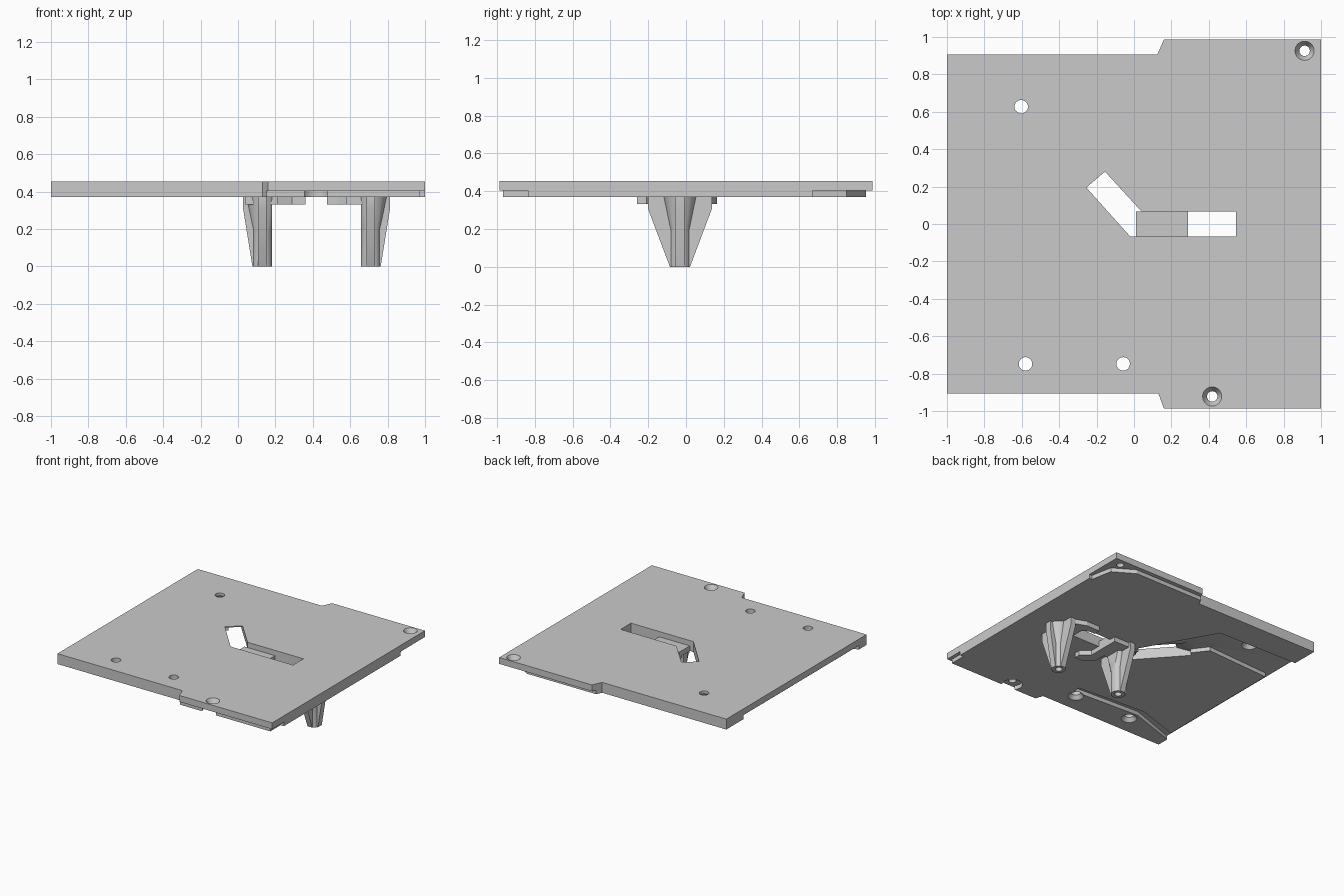
import bpy, bmesh, math

cube = bpy.data.objects.get("Cube")
if cube:
    bpy.data.objects.remove(cube, do_unlink=True)

grey = bpy.data.materials.new("light_grey")
grey.use_nodes = True
grey.diffuse_color = (0.59, 0.59, 0.59, 1)
grey.node_tree.nodes["Principled BSDF"].inputs["Base Color"].default_value = (0.59, 0.59, 0.59, 1)

TOP, STEP, BASE, CLIP = 0.455, 0.403, 0.37, 0.332


def finish(name, bm):
    bmesh.ops.recalc_face_normals(bm, faces=bm.faces)
    mesh = bpy.data.meshes.new(name)
    bm.to_mesh(mesh)
    bm.free()
    mesh.materials.append(grey)
    obj = bpy.data.objects.new(name, mesh)
    bpy.context.collection.objects.link(obj)
    return obj


def prism(name, points, offset):
    """Extrude a closed 3D outline along an offset vector."""
    bm = bmesh.new()
    face = bm.faces.new([bm.verts.new(p) for p in points])
    new = bmesh.ops.extrude_face_region(bm, geom=[face])["geom"]
    verts = [v for v in new if isinstance(v, bmesh.types.BMVert)]
    bmesh.ops.translate(bm, verts=verts, vec=offset)
    return finish(name, bm)


def slab(name, outline, z0, z1):
    return prism(name, [(x, y, z0) for x, y in outline], (0, 0, z1 - z0))


def round_part(name, x, y, z0, z1, r0, r1=None, sides=32):
    bm = bmesh.new()
    bmesh.ops.create_cone(bm, cap_ends=True, segments=sides, radius1=r0,
                          radius2=r0 if r1 is None else r1, depth=z1 - z0)
    bmesh.ops.translate(bm, verts=bm.verts, vec=(x, y, (z0 + z1) / 2))
    return finish(name, bm)


def activate(obj):
    bpy.ops.object.select_all(action="DESELECT")
    obj.select_set(True)
    bpy.context.view_layer.objects.active = obj


def boolean(obj, other, operation="DIFFERENCE"):
    activate(obj)
    mod = obj.modifiers.new("shape", "BOOLEAN")
    mod.operation, mod.solver, mod.object = operation, "EXACT", other
    bpy.ops.object.modifier_apply(modifier=mod.name)
    bpy.data.objects.remove(other, do_unlink=True)


# Main plate with stepped outline
plate = slab("plate", [(-1, -0.905), (0.13, -0.905), (0.16, -0.987), (1, -0.987),
                       (1, 0.987), (0.16, 0.987), (0.125, 0.907), (-1, 0.907)], BASE, TOP)

# Bent slot through the plate, its far end ramped into the cable channel
boolean(plate, slab("slot", [(-0.255, 0.195), (-0.155, 0.28), (0.04, 0.067), (0.545, 0.067),
                             (0.545, -0.067), (-0.02, -0.067)], 0.2, 0.6))
ramp = [(-0.02, TOP), (-0.02, 0.3), (0.11, 0.3), (0.11, STEP)]
boolean(plate, prism("ramp", [(-0.255 - 0.66 * u, 0.195 + 0.75 * u, z) for u, z in ramp],
                     (0.1, 0.085, 0)))

# Shallow recesses under the plate: back edge, front edge, cable channel, side groove, right edge
recesses = [
    [(0.14, 1.1), (0.14, 0.953), (0.77, 0.953), (0.94, 0.85), (0.975, 0.67), (1.1, 0.67), (1.1, 1.1)],
    [(0.14, -1.1), (0.14, -0.968), (0.97, -0.968), (0.97, -0.835), (1.1, -0.835), (1.1, -1.1)],
    [(-0.02, -0.062), (-0.39, 0.42), (-1.1, 0.38), (-1.1, 0.69), (-0.28, 0.67), (0.045, 0.1)],
    [(0, -0.7), (-0.6, -0.67), (-1.1, -0.84), (-1.1, -0.76), (-0.6, -0.6), (0, -0.64)],
    [(-1.1, -0.8), (-0.96, -0.78), (-0.96, 0.4), (-1.1, 0.4)],
]
for outline in recesses:
    boolean(plate, slab("recess", outline, 0.3, STEP))
boolean(plate, round_part("screw_relief", 0.418, -0.922, 0.3, STEP, 0.077))

# Plain holes, flared below, and countersunk screw holes
for x, y, deck in [(-0.603, 0.627, STEP), (-0.58, -0.748, BASE), (-0.058, -0.748, BASE)]:
    boolean(plate, round_part("hole", x, y, 0.2, 0.6, 0.036))
    boolean(plate, round_part("flare", x, y, deck - 0.003, deck + 0.03, 0.062, 0.036))
for x, y in [(0.912, 0.926), (0.418, -0.922)]:
    boolean(plate, round_part("screw_hole", x, y, 0.2, 0.6, 0.028))
    boolean(plate, round_part("countersink", x, y, TOP - 0.04, TOP + 0.005, 0.028, 0.054))


# Ribbed peg: round post, flared root, two side fins and one outward fin
def peg(name, x, out):
    y, r = -0.032, 0.053
    post = round_part(name, x, y, 0, BASE, r)
    boolean(post, round_part("flare", x, y, 0.19, BASE, r - 0.001, 0.088), "UNION")
    side = [(x - 0.022, y - r, 0), (x - 0.022, y - 0.17, 0.31), (x - 0.022, y - 0.17, BASE),
            (x - 0.022, y + 0.17, BASE), (x - 0.022, y + 0.17, 0.31), (x - 0.022, y + r, 0)]
    boolean(post, prism("side_fins", side, (0.044, 0, 0)), "UNION")
    outer = [(x, y - 0.025, 0), (x + out * r, y - 0.025, 0), (x + out * 0.103, y - 0.025, 0.31),
             (x + out * 0.103, y - 0.025, BASE), (x, y - 0.025, BASE)]
    boolean(post, prism("outer_fin", outer, (0, 0.05, 0)), "UNION")
    # Flat inner side and blind bore in the tip
    edge, far = x + out * -r, x - out * 0.3
    boolean(post, slab("flat", [(edge, -0.5), (far, -0.5), (far, 0.5), (edge, 0.5)], -0.1, 0.5))
    boolean(post, round_part("bore", x, y, -0.05, 0.2, 0.026))
    return post


pegs = [peg("left_peg", 0.71, 1), peg("right_peg", 0.13, -1)]

# Hooked clips at the root of each peg
slab("right_clip", [(0.04, -0.1), (0.21, -0.1), (0.21, -0.19), (0.29, -0.26), (0.36, -0.26),
                    (0.36, -0.21), (0.29, -0.15), (0.29, 0.12), (0.1, 0.12), (0.04, 0.07)], CLIP, BASE)
slab("left_clip", [(0.72, -0.1), (0.58, -0.1), (0.58, 0.08), (0.53, 0.11), (0.475, 0.11),
                   (0.475, 0.165), (0.6, 0.165), (0.72, 0.12)], CLIP, BASE)

# Raised floor of the slot above the right peg
slab("slot_floor", [(0.012, -0.066), (0.289, -0.066), (0.289, 0.066), (0.012, 0.066)], BASE, 0.412)

for obj in [plate] + pegs:
    activate(obj)
    bpy.ops.object.shade_smooth_by_angle(angle=math.radians(25))
